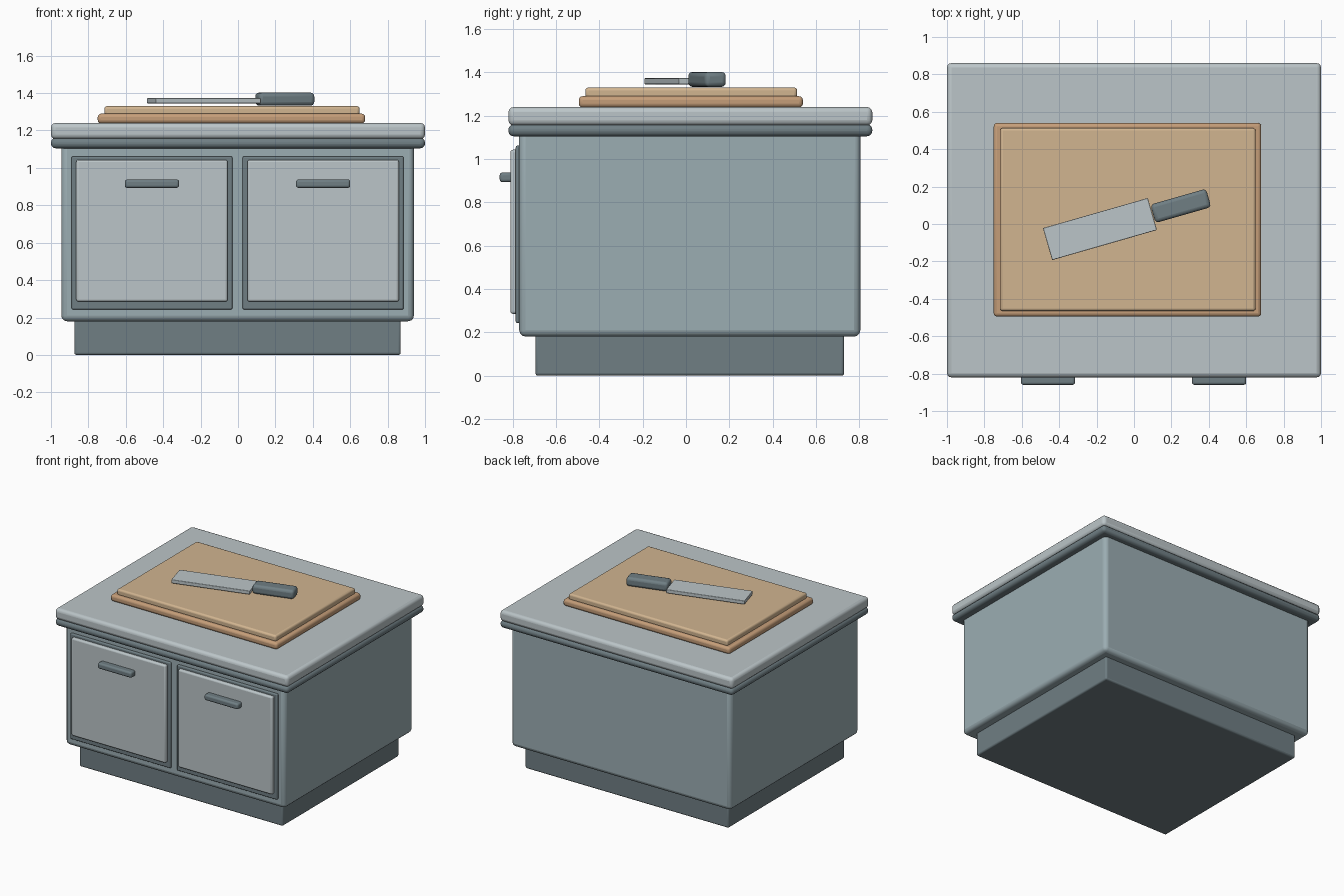
import bpy, bmesh, math
from mathutils import Matrix

if "Cube" in bpy.data.objects:
    bpy.data.objects.remove(bpy.data.objects["Cube"])


def material(name, r, g, b):
    m = bpy.data.materials.new(name)
    m.diffuse_color = (r, g, b, 1)
    m.use_nodes = True
    m.node_tree.nodes["Principled BSDF"].inputs["Base Color"].default_value = m.diffuse_color
    return m


BODY = material("blue_grey", 0.33, 0.42, 0.45)
DARK = material("dark_slate", 0.16, 0.21, 0.23)
LIGHT = material("pale_steel", 0.50, 0.56, 0.58)
WOOD = material("wood", 0.64, 0.46, 0.28)
WOOD_EDGE = material("dark_wood", 0.56, 0.34, 0.19)


def block(name, lo, hi, bevel, mat, turn=0):
    """Rounded box between two corners, optionally turned about z."""
    size = [b - a for a, b in zip(lo, hi)]
    mesh = bpy.data.meshes.new(name)
    bm = bmesh.new()
    bmesh.ops.create_cube(bm, size=1, matrix=Matrix.Diagonal((*size, 1)))
    bm.to_mesh(mesh)
    bm.free()
    mesh.materials.append(mat)
    ob = bpy.data.objects.new(name, mesh)
    bpy.context.collection.objects.link(ob)
    ob.location = [(a + b) / 2 for a, b in zip(lo, hi)]
    ob.rotation_euler.z = math.radians(turn)
    mod = ob.modifiers.new("round", "BEVEL")
    mod.width = bevel
    mod.segments = 3
    bpy.context.view_layer.objects.active = ob
    ob.select_set(True)
    bpy.ops.object.shade_smooth_by_angle(angle=math.radians(35))
    ob.select_set(False)
    return ob


def turned(name, cx, cy, length, width, z0, z1, bevel, mat):
    """Knife part lying on the board at an angle."""
    return block(name, (cx - length / 2, cy - width / 2, z0),
                 (cx + length / 2, cy + width / 2, z1), bevel, mat, 16)


# Cabinet
block("plinth", (-0.875, -0.695, 0), (0.87, 0.73, 0.22), 0.012, DARK)
block("cabinet_body", (-0.945, -0.77, 0.18), (0.94, 0.805, 1.14), 0.03, BODY)

# Worktop in two layers
block("worktop_trim", (-1, -0.82, 1.105), (1, 0.86, 1.16), 0.024, DARK)
block("worktop", (-1, -0.82, 1.155), (1, 0.86, 1.24), 0.024, LIGHT)

# Two doors, each with backing frame, panel and pull
for side, cx in (("left", -0.46), ("right", 0.455)):
    block(side + "_door_frame", (cx - 0.43, -0.786, 0.243), (cx + 0.43, -0.75, 1.062), 0.008, DARK)
    block(side + "_door_panel", (cx - 0.405, -0.811, 0.285), (cx + 0.405, -0.77, 1.043), 0.012, LIGHT)
    block(side + "_door_handle", (cx - 0.145, -0.86, 0.893), (cx + 0.145, -0.80, 0.938), 0.013, DARK)

# Cutting board
block("board_base", (-0.75, -0.495, 1.238), (0.68, 0.54, 1.29), 0.018, WOOD_EDGE)
block("board_top", (-0.715, -0.465, 1.28), (0.65, 0.513, 1.33), 0.014, WOOD)

# Cleaver
turned("knife_blade", -0.182, -0.027, 0.583, 0.178, 1.345, 1.373, 0.004, LIGHT)
turned("knife_handle", 0.25, 0.097, 0.31, 0.102, 1.333, 1.402, 0.02, DARK)
